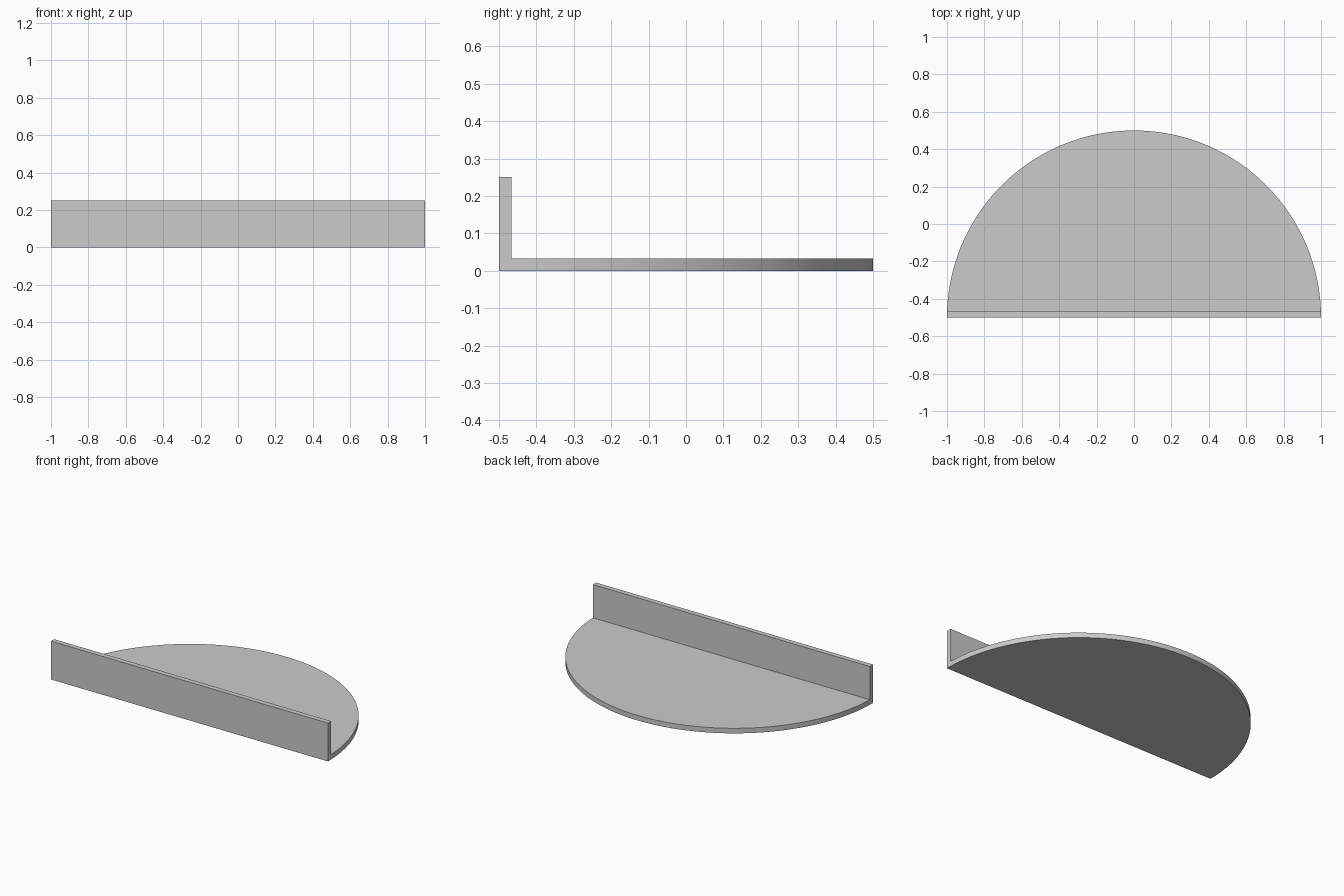
import bpy, bmesh, math

cube = bpy.data.objects.get("Cube")
if cube:
    bpy.data.objects.remove(cube, do_unlink=True)

RADIUS, FRONT_Y = 1.0, -0.5
THICK, HEIGHT = 0.033, 0.25
SEGMENTS = 96

grey = bpy.data.materials.new("plain grey")
grey.use_nodes = True
colour = (0.6, 0.6, 0.6, 1)
grey.diffuse_color = colour
grey.node_tree.nodes["Principled BSDF"].inputs["Base Color"].default_value = colour

bm = bmesh.new()

# Half-round outline, with the straight edge at the front
outline = []
for i in range(SEGMENTS + 1):
    a = math.pi * i / SEGMENTS
    outline.append(bm.verts.new((RADIUS * math.cos(a), FRONT_Y + RADIUS * math.sin(a), 0)))
base = bm.faces.new(outline)

# Shelf plate
plate = bmesh.ops.extrude_face_region(bm, geom=[base], use_keep_orig=True)
top = [v for v in plate["geom"] if isinstance(v, bmesh.types.BMVert)]
bmesh.ops.translate(bm, verts=top, vec=(0, 0, THICK))
bmesh.ops.recalc_face_normals(bm, faces=bm.faces)

# Upright wall raised from a strip along the straight edge
cut_y = FRONT_Y + THICK
bmesh.ops.bisect_plane(bm, geom=bm.verts[:] + bm.edges[:] + bm.faces[:],
                       plane_co=(0, cut_y, 0), plane_no=(0, 1, 0))
strip = [f for f in bm.faces if f.normal.z > 0.9 and f.calc_center_median().y < cut_y]
wall = bmesh.ops.extrude_face_region(bm, geom=strip)
rim = [v for v in wall["geom"] if isinstance(v, bmesh.types.BMVert)]
bmesh.ops.translate(bm, verts=rim, vec=(0, 0, HEIGHT - THICK))
bmesh.ops.recalc_face_normals(bm, faces=bm.faces)

mesh = bpy.data.meshes.new("half_round_shelf")
bm.to_mesh(mesh)
bm.free()
mesh.materials.append(grey)
shelf = bpy.data.objects.new("half_round_shelf", mesh)
bpy.context.collection.objects.link(shelf)

# Smooth curved rim, sharp corners
bpy.context.view_layer.objects.active = shelf
shelf.select_set(True)
bpy.ops.object.shade_smooth_by_angle(angle=math.radians(30))
